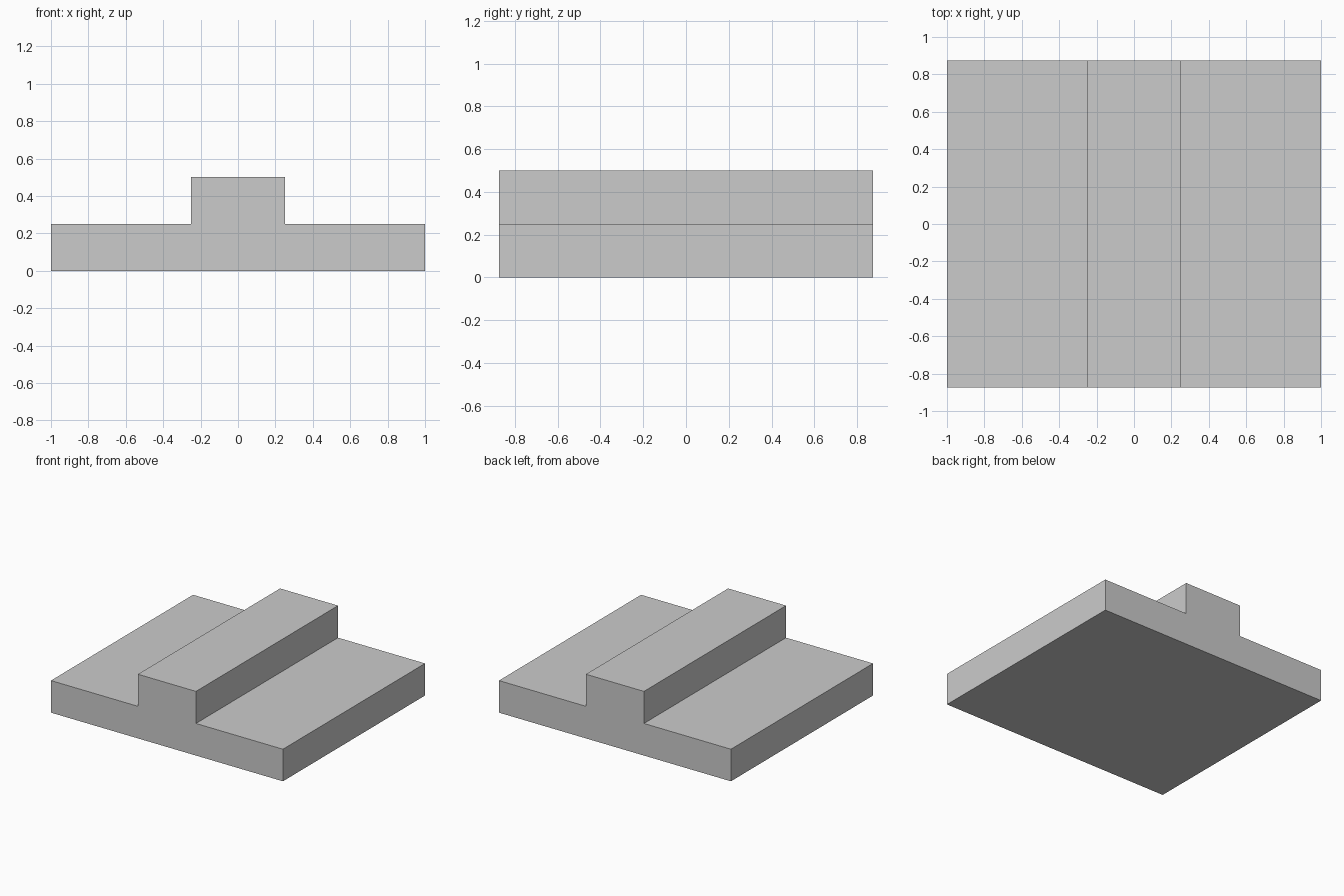
import bpy
import bmesh

if "Cube" in bpy.data.objects:
    bpy.data.objects.remove(bpy.data.objects["Cube"])

HALF_DEPTH = 0.875

# Stepped cross-section: wide base slab with a raised central rib
right_half = [(1, 0), (1, 0.25), (0.25, 0.25), (0.25, 0.5)]
profile = right_half + [(-x, z) for x, z in reversed(right_half)]


def extrude_profile(name, points, half_depth):
    bm = bmesh.new()
    face = bm.faces.new([bm.verts.new((x, -half_depth, z)) for x, z in points])
    result = bmesh.ops.extrude_face_region(bm, geom=[face], use_keep_orig=True)
    moved = [g for g in result["geom"] if isinstance(g, bmesh.types.BMVert)]
    bmesh.ops.translate(bm, verts=moved, vec=(0, 2 * half_depth, 0))
    bmesh.ops.recalc_face_normals(bm, faces=bm.faces)
    mesh = bpy.data.meshes.new(name)
    bm.to_mesh(mesh)
    bm.free()
    obj = bpy.data.objects.new(name, mesh)
    bpy.context.collection.objects.link(obj)
    return obj


# Ribbed plate, one solid piece running front to back
extrude_profile("ribbed_plate", profile, HALF_DEPTH)
